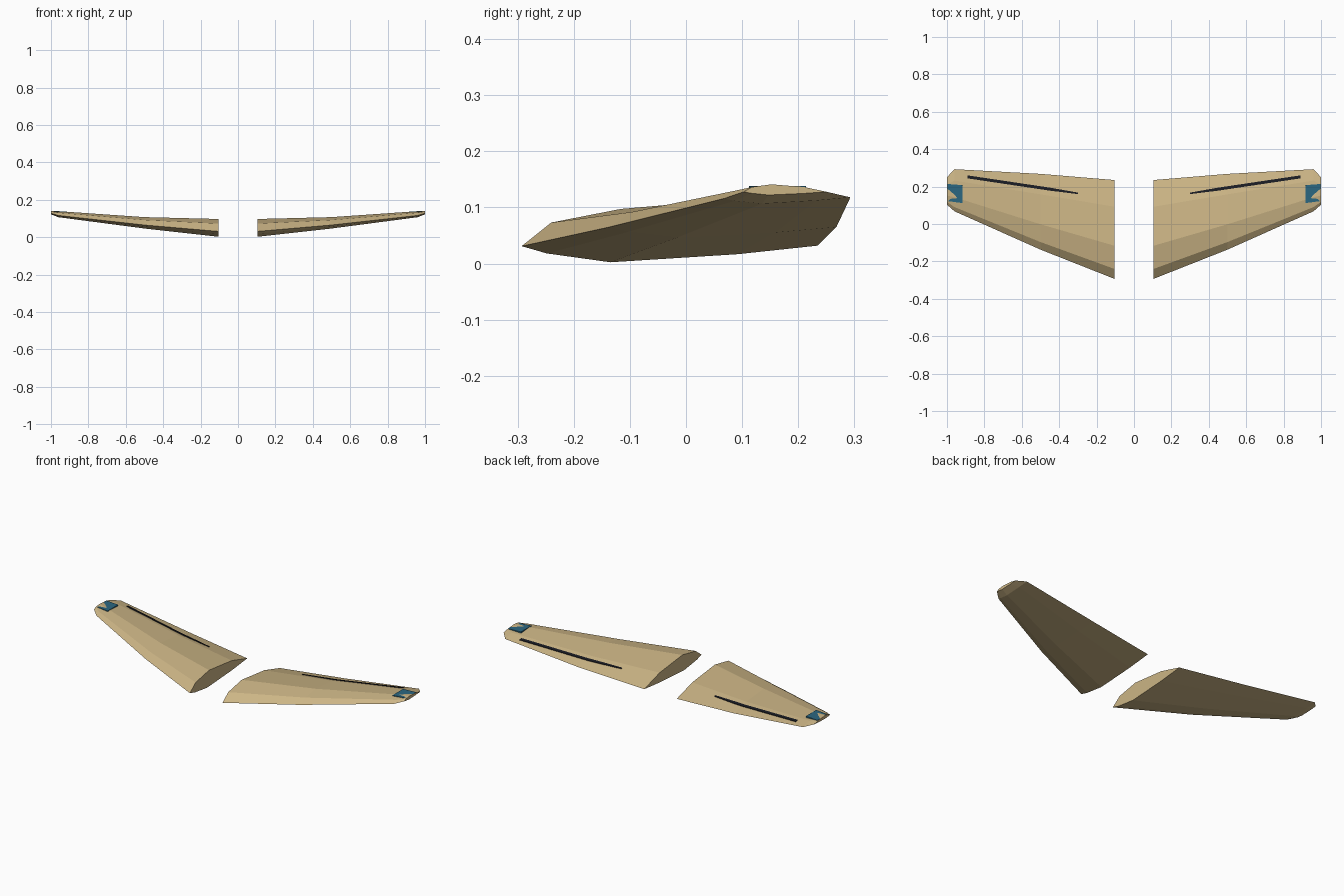
import bpy, bmesh
from mathutils import Vector
from mathutils.bvhtree import BVHTree

if "Cube" in bpy.data.objects:
    bpy.data.objects.remove(bpy.data.objects["Cube"])


def material(name, rgb):
    m = bpy.data.materials.new(name)
    m.diffuse_color = (*rgb, 1)
    m.use_nodes = True
    m.node_tree.nodes["Principled BSDF"].inputs["Base Color"].default_value = m.diffuse_color
    return m


tan = material("tan", (0.60, 0.46, 0.235))
teal = material("teal", (0.024, 0.135, 0.22))
black = material("near_black", (0.01, 0.011, 0.016))

# aerofoil profile: (chord fraction, height above chord line at full thickness)
FOIL = [(0, 0), (0.10, 0.042), (0.335, 0.066), (0.73, 0.042),
        (1, 0), (0.73, -0.015), (0.30, -0.029), (0.085, -0.013)]
# wing stations: x, leading y, trailing y, leading z, trailing z, thickness
STATIONS = [(0.105, -0.293, 0.235, 0.031, 0.032, 1.0),
            (0.50, -0.137, 0.268, 0.065, 0.065, 0.64),
            (0.96, 0.068, 0.293, 0.116, 0.118, 0.34),
            (1.00, 0.103, 0.250, 0.128, 0.128, 0.2)]


def finish(bm, name, mat, side):
    # mirror to the chosen side and turn the bmesh into an object
    for v in bm.verts:
        v.co.x *= side
    bmesh.ops.recalc_face_normals(bm, faces=bm.faces)
    me = bpy.data.meshes.new(name)
    bm.to_mesh(me)
    bm.free()
    me.materials.append(mat)
    ob = bpy.data.objects.new(name, me)
    bpy.context.collection.objects.link(ob)
    return ob


def wing_mesh():
    bm = bmesh.new()
    rings = []
    for x, y0, y1, z0, z1, t in STATIONS:
        rings.append([bm.verts.new((x, y0 + f * (y1 - y0), z0 + f * (z1 - z0) + h * t))
                      for f, h in FOIL])
    n = len(FOIL)
    for a, b in zip(rings, rings[1:]):
        for i in range(n):
            j = (i + 1) % n
            bm.faces.new((a[i], a[j], b[j], b[i]))
    bm.faces.new(rings[0])
    bm.faces.new(rings[-1])
    bmesh.ops.recalc_face_normals(bm, faces=bm.faces)
    return bm


def slot_mesh(tree):
    # thin strip lying on the upper surface, narrower inboard
    bm = bmesh.new()
    a, b, steps = Vector((0.30, 0.164)), Vector((0.89, 0.252)), 16
    rows = []
    for i in range(steps + 1):
        p = a.lerp(b, i / steps)
        w = 0.004 + 0.004 * min(1, i / 4)
        row = []
        for s in (-1, 1):
            hit = tree.ray_cast(Vector((p.x, p.y + s * w, 1)), Vector((0, 0, -1)))[0]
            row += [bm.verts.new(hit + Vector((0, 0, dz))) for dz in (0.003, -0.001)]
        rows.append([row[0], row[2], row[3], row[1]])
    for r, q in zip(rows, rows[1:]):
        for i in range(4):
            j = (i + 1) % 4
            bm.faces.new((r[i], r[j], q[j], q[i]))
    bm.faces.new(rows[0])
    bm.faces.new(rows[-1])
    return bm


def light_mesh():
    # flat notched plate sunk into the ridge of the wing tip
    outline = [(0.918, 0.208), (0.998, 0.214), (0.998, 0.185), (0.965, 0.155),
               (0.994, 0.122), (0.918, 0.112)]
    bm = bmesh.new()
    f = bm.faces.new([bm.verts.new((x, y, 0.129)) for x, y in outline])
    ext = bmesh.ops.extrude_face_region(bm, geom=[f])
    for v in ext["geom"]:
        if isinstance(v, bmesh.types.BMVert):
            v.co.z = 0.138
    return bm


for label, side in (("right", 1), ("left", -1)):
    wing = wing_mesh()
    tree = BVHTree.FromBMesh(wing)
    finish(slot_mesh(tree), label + "_wing_slot", black, side)
    finish(light_mesh(), label + "_tip_light", teal, side)
    finish(wing, label + "_wing", tan, side)
